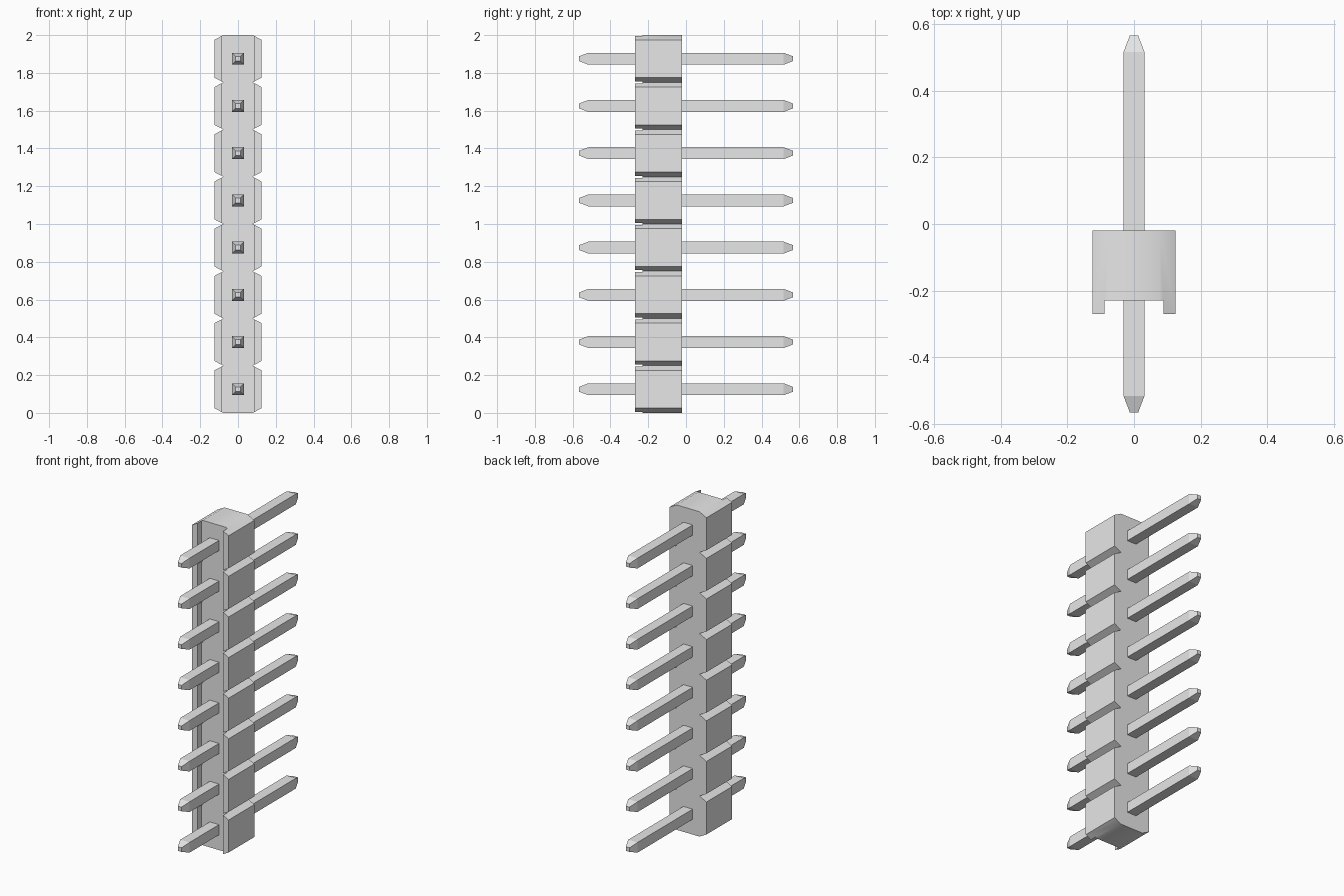
import bpy
import bmesh

cube = bpy.data.objects.get("Cube")
if cube:
    bpy.data.objects.remove(cube, do_unlink=True)

PITCH, COUNT = 0.25, 8
Y_FRONT, Y_BACK = -0.27, -0.02
HALF_W, NOTCH_X, CHAMFER = 0.125, 0.078, 0.025

grey = bpy.data.materials.new("light_grey")
grey.use_nodes = True
grey.diffuse_color = (0.8, 0.8, 0.8, 1)
grey.node_tree.nodes["Principled BSDF"].inputs["Base Color"].default_value = (0.8, 0.8, 0.8, 1)


def loft(name, rings):
    """Join equal rings of points into a closed solid."""
    bm = bmesh.new()
    loops = [[bm.verts.new(p) for p in ring] for ring in rings]
    n = len(loops[0])
    bm.faces.new(loops[0])
    bm.faces.new(loops[-1])
    for a, b in zip(loops, loops[1:]):
        for i in range(n):
            j = (i + 1) % n
            bm.faces.new((a[i], a[j], b[j], b[i]))
    bmesh.ops.recalc_face_normals(bm, faces=bm.faces)
    mesh = bpy.data.meshes.new(name)
    bm.to_mesh(mesh)
    bm.free()
    mesh.materials.append(grey)
    obj = bpy.data.objects.new(name, mesh)
    bpy.context.collection.objects.link(obj)
    return obj


def rect(hx, hz, y, z):
    return [(-hx, y, z - hz), (hx, y, z - hz), (hx, y, z + hz), (-hx, y, z + hz)]


# Housing: outline pinched between neighbouring cells, extruded in depth
right_side = [(NOTCH_X, 0)]
for i in range(COUNT):
    z = i * PITCH
    right_side += [(HALF_W, z + CHAMFER), (HALF_W, z + PITCH - CHAMFER), (NOTCH_X, z + PITCH)]
outline = right_side + [(-x, z) for x, z in reversed(right_side)]
housing = loft("housing", [[(x, y, z) for x, z in outline] for y in (Y_FRONT, Y_BACK)])

# Full-length channel along the front, leaving two rails
height = PITCH * COUNT
cutter = loft("channel_cutter", [rect(0.088, height, y, height / 2) for y in (-0.4, -0.23)])
cutter.hide_render = True
cutter.hide_viewport = True
cut = housing.modifiers.new("channel", 'BOOLEAN')
cut.object = cutter
cut.operation = 'DIFFERENCE'
cut.solver = 'EXACT'
bpy.context.view_layer.objects.active = housing
housing.select_set(True)
bpy.ops.object.modifier_apply(modifier="channel")
bpy.data.objects.remove(cutter, do_unlink=True)
bpy.ops.object.shade_smooth_by_angle()

# Square pins with tapered tips at both ends
SECTIONS = [(0.0125, -0.567), (0.0315, -0.517), (0.0315, 0.517), (0.0125, 0.567)]
for i in range(COUNT):
    z = (i + 0.5) * PITCH
    loft(f"pin_{i + 1}", [rect(h, h, y, z) for h, y in SECTIONS])
